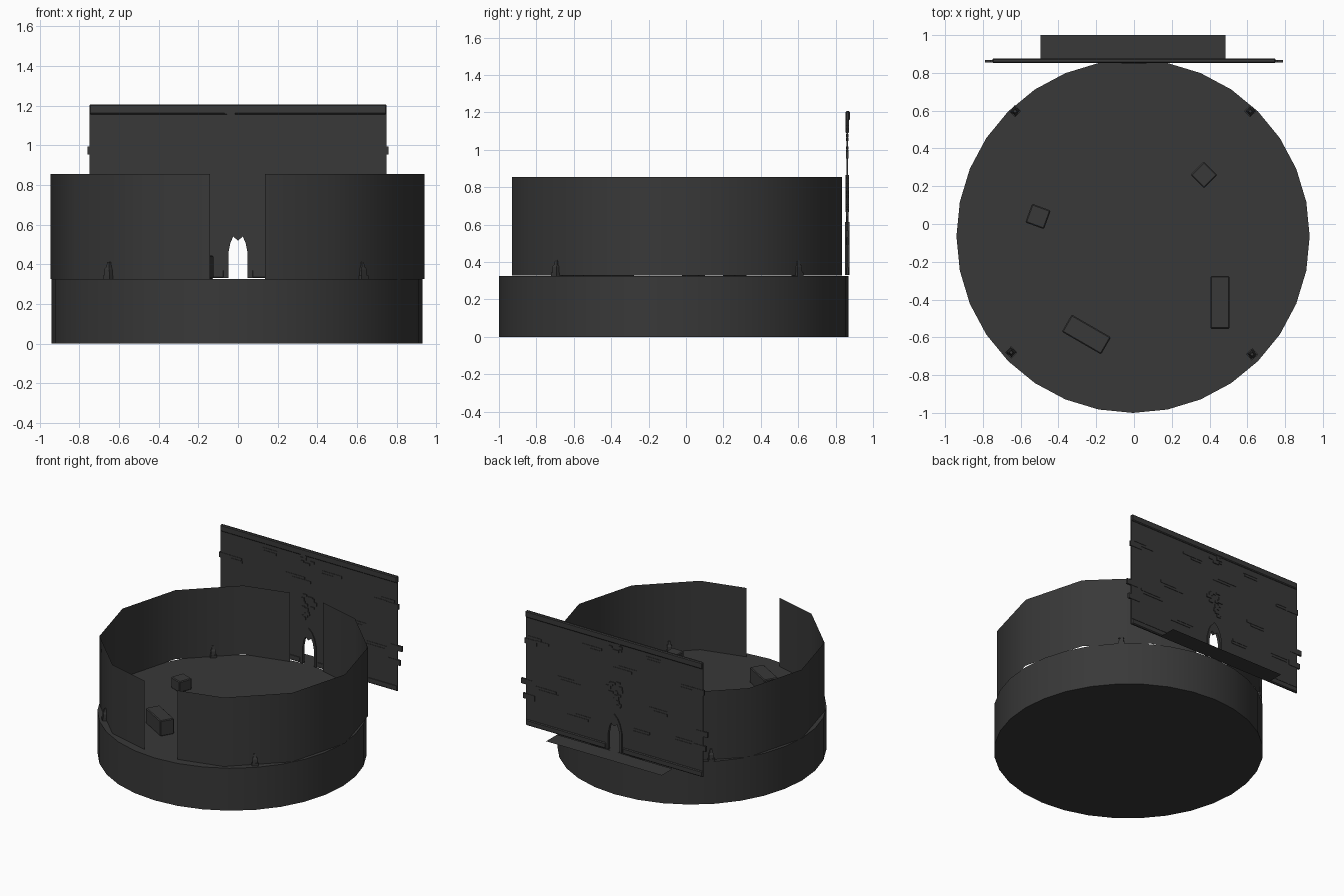
import bpy, bmesh, math, random
from mathutils import Matrix, Vector

if "Cube" in bpy.data.objects:
    bpy.data.objects.remove(bpy.data.objects["Cube"])

random.seed(4)
FLOOR = 0.325
FY = 0.862  # mid plane of the rear facade

stone = bpy.data.materials.new("dark_stone")
stone.diffuse_color = (0.04, 0.04, 0.04, 1)
stone.use_nodes = True
stone.node_tree.nodes["Principled BSDF"].inputs["Base Color"].default_value = stone.diffuse_color


def finish(name, bm, smooth=False):
    bmesh.ops.recalc_face_normals(bm, faces=bm.faces[:])
    mesh = bpy.data.meshes.new(name)
    bm.to_mesh(mesh)
    bm.free()
    mesh.materials.append(stone)
    ob = bpy.data.objects.new(name, mesh)
    bpy.context.collection.objects.link(ob)
    if smooth:
        for p in mesh.polygons:
            p.use_smooth = abs(p.normal.z) < 0.5
    return ob


def add_box(bm, center, size, angle=0):
    m = (Matrix.Translation(center) @ Matrix.Rotation(math.radians(angle), 4, 'Z')
         @ Matrix.Diagonal((*size, 1)))
    bmesh.ops.create_cube(bm, size=1, matrix=m)


def extrude_xz(name, pts, y0, y1):
    bm = bmesh.new()
    f = bm.faces.new([bm.verts.new((x, y0, z)) for x, z in pts])
    r = bmesh.ops.extrude_face_region(bm, geom=[f])
    bmesh.ops.translate(bm, vec=(0, y1 - y0, 0),
                        verts=[v for v in r['geom'] if isinstance(v, bmesh.types.BMVert)])
    return finish(name, bm)


# round stone platform
bm = bmesh.new()
bmesh.ops.create_cone(bm, cap_ends=True, segments=32, radius1=0.935, radius2=0.935, depth=FLOOR,
                      matrix=Matrix.Translation((-0.005, -0.065, FLOOR / 2)))
bmesh.ops.split_edges(bm, edges=[e for e in bm.edges if abs(e.verts[0].co.z - e.verts[1].co.z) < 1e-4])
finish("platform", bm, smooth=True)

# thin twelve-sided wall in two halves, open at front and back
RX, RY, GAP = 0.943, 0.917, 0.139
for side, name in ((1, "wall_right"), (-1, "wall_left")):
    pts = [(GAP, -0.962 * RY)]
    pts += [(RX * math.cos(math.radians(a)), RY * math.sin(math.radians(a))) for a in range(-60, 61, 30)]
    pts += [(GAP, 0.962 * RY)]
    bm = bmesh.new()
    cols = [[bm.verts.new((side * x - 0.002, y - 0.049, z)) for z in (FLOOR + 0.002, 0.855)] for x, y in pts]
    for a, b in zip(cols, cols[1:]):
        bm.faces.new((a[0], b[0], b[1], a[1]))
    finish(name, bm, smooth=True)

# ledge behind the facade
bm = bmesh.new()
bm.faces.new([bm.verts.new(p) for p in ((-0.495, 0.868, FLOOR), (0.485, 0.868, FLOOR),
                                        (0.485, 1, FLOOR), (-0.495, 1, FLOOR))])
finish("rear_ledge", bm)

# facade slab with pointed doorway
inner = [(0.048, 0.33), (0.048, 0.46), (0.038, 0.51), (0.024, 0.54), (0.0, 0.52)]
outer = [(0.066, 0.33), (0.066, 0.48), (0.05, 0.545), (0.03, 0.585), (0.0, 0.615)]


def mirrored(half):
    return half + [(-x, z) for x, z in reversed(half[:-1])]


slab = [(0.75, 0.33), (0.75, 1.2), (-0.75, 1.2), (-0.75, 0.33)] + mirrored(inner)[::-1]
extrude_xz("facade_slab", slab, FY - 0.004, FY + 0.004)

# door frame
extrude_xz("door_frame", mirrored(outer) + mirrored(inner)[::-1], FY - 0.011, FY + 0.011)

# coping along the top, plinth along the foot
bm = bmesh.new()
add_box(bm, (0, FY + 0.002, 1.182), (1.5, 0.024, 0.05))
for s in (-1, 1):
    add_box(bm, (s * 0.41, FY + 0.003, 0.352), (0.68, 0.018, 0.044))
trim = finish("facade_trim", bm)
bev = trim.modifiers.new("bevel", 'BEVEL')
bev.width = 0.006

# brick patches standing proud of the slab on both faces
bm = bmesh.new()
patches = [(-0.3, 1.1), (0.17, 1.055), (-0.62, 0.965), (0.64, 0.99), (-0.09, 0.965), (-0.4, 0.72),
           (0.4, 0.75), (-0.2, 0.52), (0.28, 0.5), (0.55, 0.62), (-0.58, 0.55)]
for x, z in patches:
    for row in range(2):
        w = random.uniform(0.09, 0.18)
        add_box(bm, (x + random.uniform(-0.04, 0.04), FY, z + row * 0.02), (w, 0.014, 0.018))
# loose bricks above the door and under the coping
for zlo, zhi, n in ((0.68, 0.87, 16), (1.1, 1.2, 9)):
    for i in range(n):
        z = zlo + (zhi - zlo) * i / n
        add_box(bm, (random.uniform(-0.055, 0.055), FY, z),
                (random.uniform(0.02, 0.05), 0.02, random.uniform(0.012, 0.025)))
# toothed brick ends
for s in (-1, 1):
    for z, reach in ((0.975, 0.759), (0.66, 0.79), (0.55, 0.775)):
        add_box(bm, (s * (reach - 0.05), FY, z), (0.1, 0.014, 0.04))
finish("facade_bricks", bm)

# stone blocks on the floor
blocks = [("long_block_front", -0.252, -0.585, 0.24, 0.105, 0.12, -30),
          ("long_block_side", 0.455, -0.415, 0.10, 0.28, 0.12, 0),
          ("small_block_right", 0.37, 0.26, 0.10, 0.10, 0.085, 45),
          ("small_block_left", -0.508, 0.04, 0.105, 0.105, 0.085, -20)]
for name, x, y, sx, sy, h, a in blocks:
    bm = bmesh.new()
    add_box(bm, (x, y, FLOOR + h / 2), (sx, sy, h), a)
    bmesh.ops.bevel(bm, geom=bm.edges[:], offset=0.006, segments=1, affect='EDGES')
    finish(name, bm)

# four small stepped posts at the rim
tiers = [(0.046, 0.046, 0.018), (0.036, 0.032, 0.03), (0.036, 0.026, 0.012), (0.022, 0.014, 0.026)]
for i, (x, y) in enumerate(((-0.63, 0.597), (0.615, 0.597), (-0.65, -0.68), (0.625, -0.69))):
    bm = bmesh.new()
    z = FLOOR
    for w0, w1, h in tiers:
        m = Matrix.Translation((x, y, z + h / 2)) @ Matrix.Rotation(math.atan2(y, x), 4, 'Z')
        bmesh.ops.create_cone(bm, cap_ends=True, segments=4, radius1=w0 * 0.7, radius2=w1 * 0.7,
                              depth=h, matrix=m @ Matrix.Rotation(math.radians(45), 4, 'Z'))
        z += h
    finish("rim_post_%d" % (i + 1), bm)
